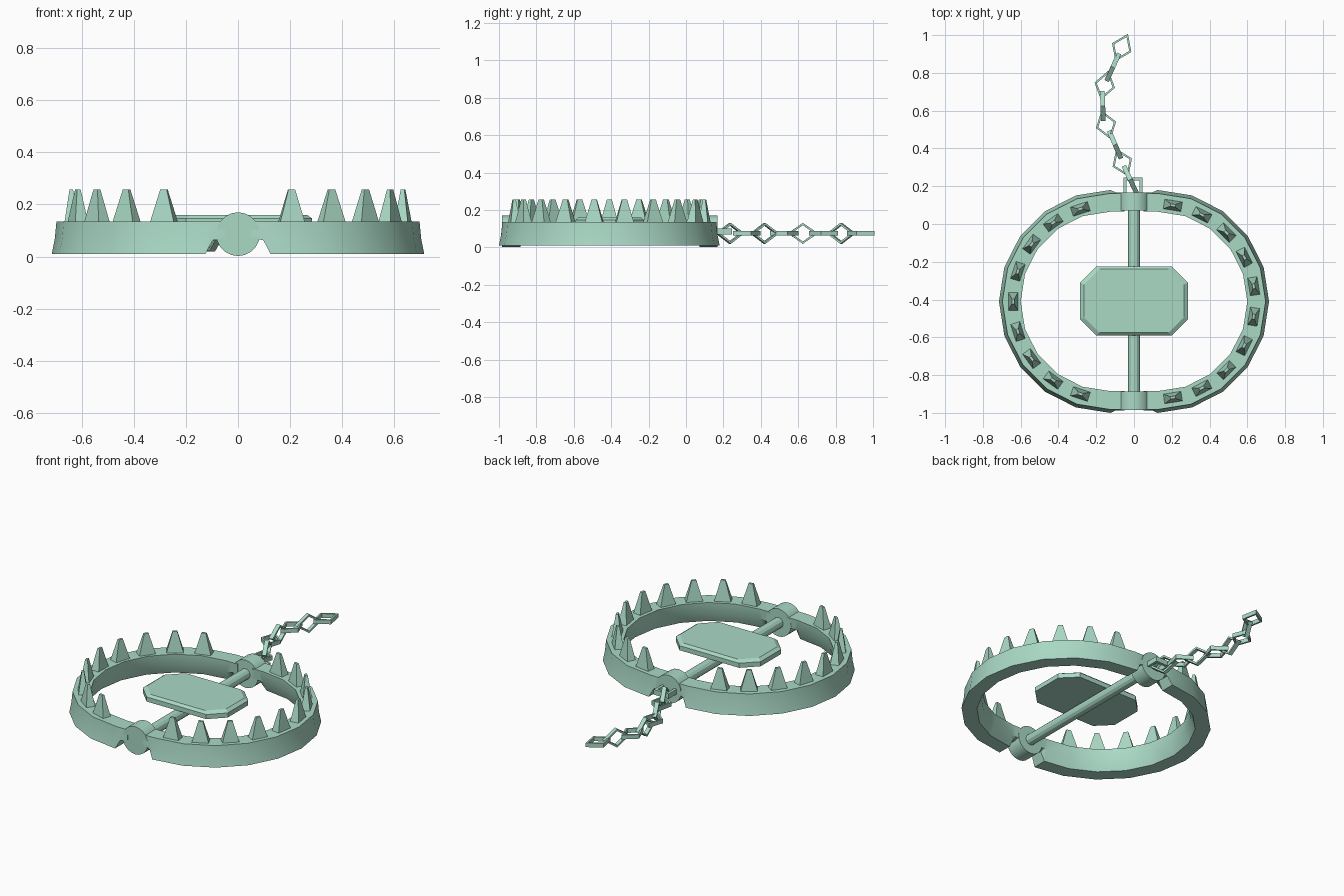
import bpy, bmesh
from math import sin, cos, pi, radians, atan2
from mathutils import Matrix, Vector

if "Cube" in bpy.data.objects:
    bpy.data.objects.remove(bpy.data.objects["Cube"], do_unlink=True)

metal = bpy.data.materials.new("pale_green_metal")
metal.use_nodes = True
metal.diffuse_color = (0.40, 0.69, 0.56, 1)
metal.node_tree.nodes["Principled BSDF"].inputs["Base Color"].default_value = metal.diffuse_color

CENTRE_Y = -0.41    # middle of the jaw ring
SHIFT = 0.125       # each jaw's arc centre is moved out by this much
JAW_TOP = 0.135
HUB_Z = 0.086


def finish(name, bm, smooth=False):
    bmesh.ops.recalc_face_normals(bm, faces=bm.faces)
    mesh = bpy.data.meshes.new(name)
    bm.to_mesh(mesh)
    bm.free()
    mesh.materials.append(metal)
    obj = bpy.data.objects.new(name, mesh)
    bpy.context.collection.objects.link(obj)
    if smooth:
        bpy.ops.object.select_all(action="DESELECT")
        obj.select_set(True)
        bpy.context.view_layer.objects.active = obj
        bpy.ops.object.shade_smooth_by_angle(angle=radians(25))
    return obj


def loft(bm, rings, cyclic=False):
    """Bridge equal-sized closed rings; cap the ends unless cyclic."""
    rings = [[bm.verts.new(p) for p in ring] for ring in rings]
    n = len(rings[0])
    pairs = list(zip(rings, rings[1:]))
    if cyclic:
        pairs.append((rings[-1], rings[0]))
    else:
        bm.faces.new(rings[0])
        bm.faces.new(rings[-1])
    for a, b in pairs:
        for i in range(n):
            j = (i + 1) % n
            bm.faces.new((a[i], a[j], b[j], b[i]))


def rod(name, y0, y1, radius, sides):
    bm = bmesh.new()
    place = Matrix.Translation((0, (y0 + y1) / 2, HUB_Z)) @ Matrix.Rotation(pi / 2, 4, "X")
    bmesh.ops.create_cone(bm, cap_ends=True, segments=sides, radius1=radius,
                          radius2=radius, depth=y1 - y0, matrix=place)
    return finish(name, bm, True)


# Jaws: a flared section swept round a half circle, with raised arms at the hubs
section = [(0.59, 0.01), (0.578, 0.07), (0.572, JAW_TOP),
           (0.475, JAW_TOP), (0.48, 0.07), (0.505, 0.01)]


def jaw(name, side):
    stations = [(SHIFT, pi / 2 - k * pi / 10, 0) for k in range(11)]
    arm = [(0.05, 0.075), (0.098, 0.062)]
    stations = ([(x, pi / 2, z) for x, z in arm] + stations
                + [(x, -pi / 2, z) for x, z in reversed(arm)])
    rings = []
    for cx, a, low in stations:
        ring = []
        for r, z in section:
            if low:
                r = min(r, 0.578)
            ring.append((side * (cx + r * cos(a)), CENTRE_Y + r * sin(a), max(z, low)))
        rings.append(ring)
    bm = bmesh.new()
    loft(bm, rings)
    finish(name, bm, True)


# Teeth: tapered blocks set along the jaw
def teeth(name, side, angles):
    bm = bmesh.new()
    corners = [(1, 1), (-1, 1), (-1, -1), (1, -1)]
    for a in angles:
        a = radians(a)
        place = (Matrix.Translation((side * (SHIFT + 0.515 * cos(a)),
                                     CENTRE_Y + 0.515 * sin(a), 0))
                 @ Matrix.Rotation(side * a, 4, "Z"))
        rings = [[place @ Vector((u * w, v * t, z)) for u, v in corners]
                 for w, t, z in ((0.027, 0.05, JAW_TOP - 0.01), (0.007, 0.013, 0.257))]
        loft(bm, rings)
    finish(name, bm)


jaw("left_jaw", 1)
jaw("right_jaw", -1)
teeth("left_teeth", 1, range(-81, 82, 18))
teeth("right_teeth", -1, range(-72, 73, 18))

# Hubs and axle
rod("front_hub", -0.985, -0.886, 0.084, 20)
rod("back_hub", 0.072, 0.168, 0.084, 20)
rod("axle", -0.9, 0.09, 0.032, 12)


# Trigger plate: chamfered octagon with a bevelled top edge
def octagon(hx, hy, cut, z):
    quarter = [(hx, hy - cut), (hx - cut, hy)]
    pts = quarter + [(-x, y) for x, y in reversed(quarter)]
    pts += [(-x, -y) for x, y in pts]
    return [(x, y - 0.407, z) for x, y in pts]


bm = bmesh.new()
loft(bm, [octagon(0.285, 0.183, 0.085, 0.118), octagon(0.285, 0.183, 0.085, 0.146),
          octagon(0.265, 0.168, 0.082, 0.16)])
finish("trigger_plate", bm)


# Chain: diamond links, alternately upright and flat
def link(name, x, y, direction, upright):
    place = (Matrix.Translation((x, y, 0.075))
             @ Matrix.Rotation(direction, 4, "Z")
             @ Matrix.Rotation(pi / 2 if upright else 0, 4, "X"))
    long, short, w = 0.08, 0.056, 0.0125
    rings = []
    for u, v in ((1, 0), (0, 1), (-1, 0), (0, -1)):
        rings.append([place @ Vector((u * (long - i), v * (short - i * 0.7), h))
                      for i, h in ((0, w), (0, -w), (0.018, -w), (0.018, w))])
    bm = bmesh.new()
    loft(bm, rings, cyclic=True)
    finish(name, bm)


path = [(-0.02, 0.235), (-0.062, 0.325), (-0.1, 0.42), (-0.148, 0.525),
        (-0.165, 0.625), (-0.155, 0.735), (-0.112, 0.83), (-0.065, 0.934)]
for i, (x, y) in enumerate(path):
    x0, y0 = path[max(i - 1, 0)]
    x1, y1 = path[min(i + 1, len(path) - 1)]
    link(f"chain_link_{i + 1}", x, y, atan2(y1 - y0, x1 - x0), i % 2 == 0)

# Chain bracket: a flat loop behind the back hub
bm = bmesh.new()
bracket = []
for u, v in ((1, 1), (-1, 1), (-1, -1), (1, -1)):
    bracket.append([(-0.005 + u * (0.05 - i), 0.195 + v * (0.05 - i), 0.085 + h)
                    for i, h in ((0, 0.015), (0, -0.015), (0.016, -0.015), (0.016, 0.015))])
loft(bm, bracket, cyclic=True)
finish("chain_bracket", bm)
